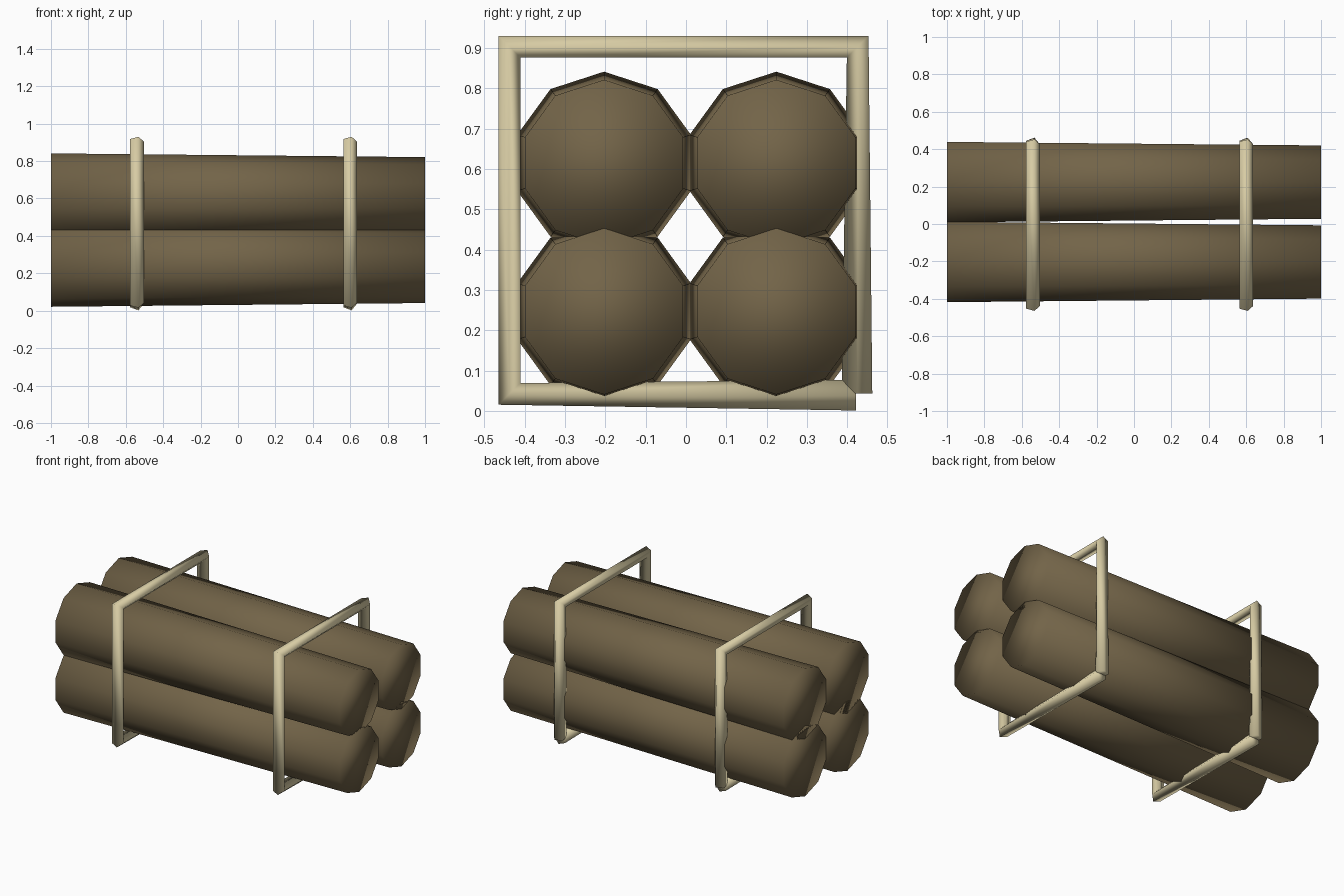
import bpy, bmesh, math

if "Cube" in bpy.data.objects:
    bpy.data.objects.remove(bpy.data.objects["Cube"])


def material(name, rgb):
    m = bpy.data.materials.new(name)
    m.diffuse_color = (*rgb, 1)
    m.use_nodes = True
    m.node_tree.nodes["Principled BSDF"].inputs["Base Color"].default_value = m.diffuse_color
    return m


bark = material("bark_brown", (0.17, 0.127, 0.065))
cord = material("pale_cord", (0.68, 0.60, 0.37))


def loft(name, rings, mat):
    """Skin a list of equal-sized rings and cap both ends."""
    bm = bmesh.new()
    vs = [[bm.verts.new(p) for p in r] for r in rings]
    n = len(vs[0])
    for a, b in zip(vs, vs[1:]):
        for i in range(n):
            j = (i + 1) % n
            bm.faces.new((a[i], a[j], b[j], b[i]))
    bm.faces.new(vs[0])
    bm.faces.new(vs[-1])
    bmesh.ops.recalc_face_normals(bm, faces=bm.faces)
    for f in bm.faces:
        f.smooth = True
    me = bpy.data.meshes.new(name)
    bm.to_mesh(me)
    bm.free()
    me.materials.append(mat)
    bpy.context.collection.objects.link(bpy.data.objects.new(name, me))


# four tapered ten-sided logs, corner pointing up
def log_ring(x, y, z, r):
    angles = [math.pi / 2 + i * math.tau / 10 for i in range(10)]
    return [(x, y + r * math.cos(a), z + r * math.sin(a)) for a in angles]


for row, z in (("lower", 0.247), ("upper", 0.615)):
    for side, y in (("front", -0.203), ("back", 0.224)):
        loft(f"{row}_{side}_log",
             [log_ring(-1, y, z, 0.226), log_ring(1, y, z, 0.206)], bark)

# two square ties: pentagon section swept round an open path (y, z, outward y, outward z)
d = math.sqrt(0.5)
path = [(0.421, 0.040, 0, -1), (-0.437, 0.043, -d, -d), (-0.437, 0.9025, -d, d),
        (0.425, 0.9025, d, d), (0.423, 0.043, 1, 0)]
section = [math.radians(75 + 72 * i) for i in range(5)]
R = 0.040
for name, x in (("left_tie", -0.543), ("right_tie", 0.597)):
    rings = [[(x + R * math.cos(a), y + oy * R * math.sin(a), z + oz * R * math.sin(a))
              for a in section] for y, z, oy, oz in path]
    loft(name, rings, cord)
